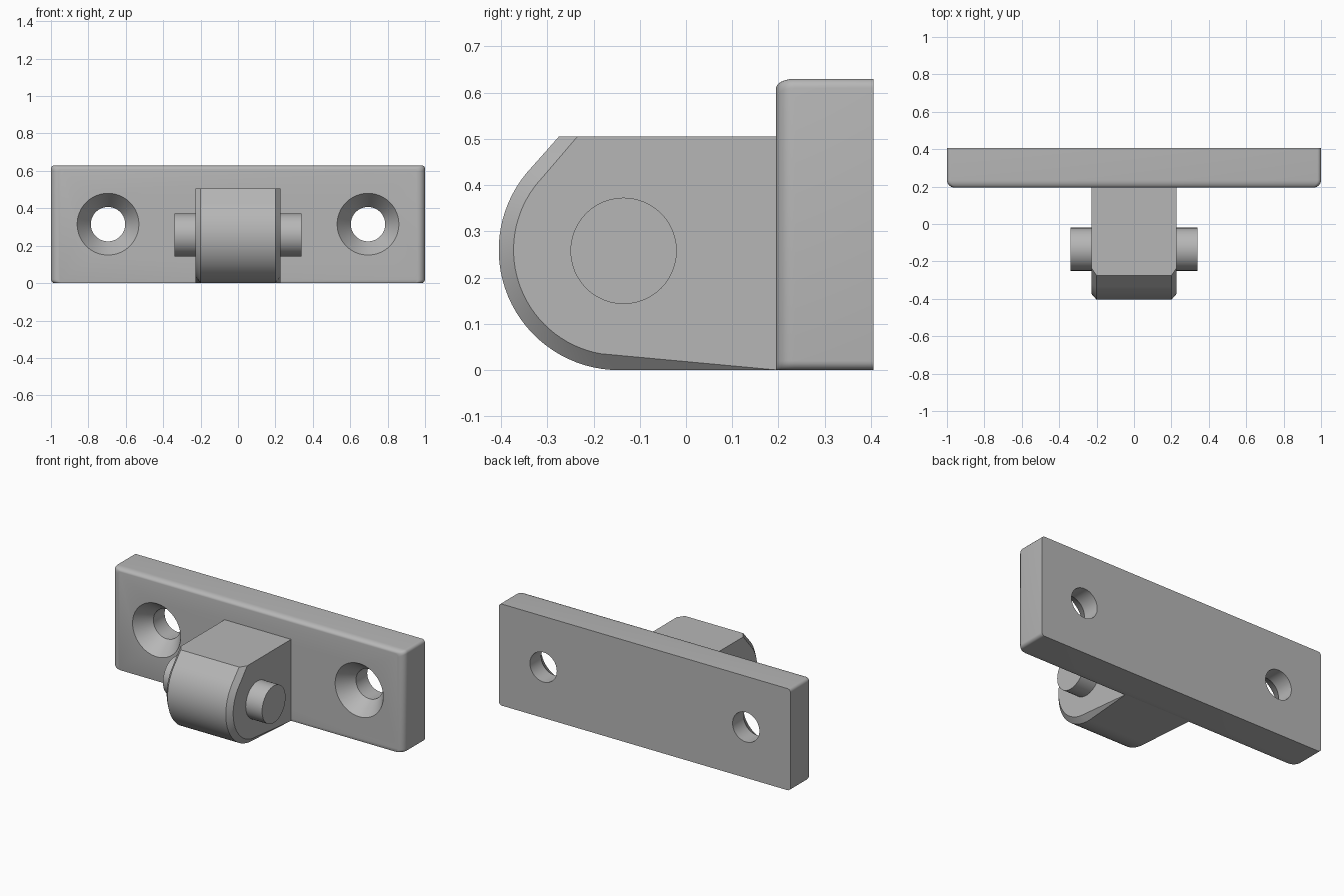
import bpy, bmesh
from math import sin, cos, pi, radians

if "Cube" in bpy.data.objects:
    bpy.data.objects.remove(bpy.data.objects["Cube"])

steel = bpy.data.materials.new("grey_metal")
steel.use_nodes = True
GREY = (0.47, 0.47, 0.47, 1)
steel.diffuse_color = GREY
steel.node_tree.nodes["Principled BSDF"].inputs["Base Color"].default_value = GREY


def loft(name, rings):
    """Skin a stack of matching point rings and cap both ends."""
    bm = bmesh.new()
    loops = [[bm.verts.new(p) for p in ring] for ring in rings]
    n = len(loops[0])
    for a, b in zip(loops, loops[1:]):
        for i in range(n):
            j = (i + 1) % n
            bm.faces.new((a[i], a[j], b[j], b[i]))
    bm.faces.new(loops[0])
    bm.faces.new(loops[-1])
    bmesh.ops.remove_doubles(bm, verts=bm.verts, dist=0.0001)
    bmesh.ops.recalc_face_normals(bm, faces=bm.faces)
    mesh = bpy.data.meshes.new(name)
    bm.to_mesh(mesh)
    bm.free()
    obj = bpy.data.objects.new(name, mesh)
    bpy.context.collection.objects.link(obj)
    mesh.materials.append(steel)
    return obj


def activate(obj):
    bpy.ops.object.select_all(action='DESELECT')
    obj.select_set(True)
    bpy.context.view_layer.objects.active = obj


def smooth(obj):
    activate(obj)
    bpy.ops.object.shade_smooth_by_angle(angle=radians(30))


def arc(cx, cy, r, start, end, steps):
    angles = [radians(start + (end - start) * i / steps) for i in range(steps + 1)]
    return [(cx + r * cos(a), cy + r * sin(a)) for a in angles]


# Mounting plate: rounded rectangle with softened front top and side edges
FRONT, BACK, HEIGHT, CORNER = 0.195, 0.405, 0.63, 0.02


def plate_ring(y, side, top):
    x, z = 1 - side - CORNER, HEIGHT - top - CORNER
    pts = []
    for k, (cx, cz) in enumerate([(x, z), (-x, z), (-x, CORNER), (x, CORNER)]):
        pts += arc(cx, cz, CORNER, 90 * k, 90 * k + 90, 5)
    return [(px, y, pz) for px, pz in pts]


rings = []
for i in range(7):
    a = pi / 2 * i / 6
    rings.append(plate_ring(FRONT + 0.04 * (1 - sin(a)),
                            0.04 * (1 - cos(a)), 0.02 * (1 - cos(a))))
rings = rings[::-1] + [plate_ring(BACK, 0, 0)]
plate = loft("mounting_plate", rings)

# Countersunk screw holes
for side in (-1, 1):
    profile = [(0.15, 0.165), (FRONT, 0.165), (0.295, 0.092), (0.5, 0.092)]
    cutter = loft("screw_hole_cutter", [
        [(px, y, pz) for px, pz in arc(side * 0.695, 0.315, r, 0, 360, 64)[:-1]]
        for y, r in profile])
    cutter.hide_render = True
    activate(plate)
    mod = plate.modifiers.new("screw_hole", 'BOOLEAN')
    mod.operation = 'DIFFERENCE'
    mod.solver = 'EXACT'
    mod.object = cutter
    bpy.ops.object.modifier_apply(modifier=mod.name)
    bpy.data.objects.remove(cutter)
smooth(plate)

# Rounded knuckle with chamfered rim that fades out along the underside
CY, CZ = -0.145, 0.26
outer = [(0.2, 0.505), (-0.275, 0.505)] + arc(CY, CZ, 0.26, 136, 270, 32) + [(0.2, 0)]
inner = [(0.2, 0.505), (-0.235, 0.505)] + arc(CY, CZ, 0.228, 136, 260, 32) + [(0.2, 0)]


def rim(sign):
    xs = [0.228] + [0.2] * (len(outer) - 2) + [0.228]
    return [(sign * x, y, z) for x, (y, z) in zip(xs, outer)]


def cheek(sign):
    return [(sign * 0.228, y, z) for y, z in inner]


smooth(loft("knuckle", [cheek(-1), rim(-1), rim(1), cheek(1)]))

# Pivot pin through the knuckle
smooth(loft("pivot_pin", [
    [(x, y, z) for y, z in arc(-0.135, 0.258, 0.115, 0, 360, 48)[:-1]]
    for x in (-0.34, 0.34)]))
